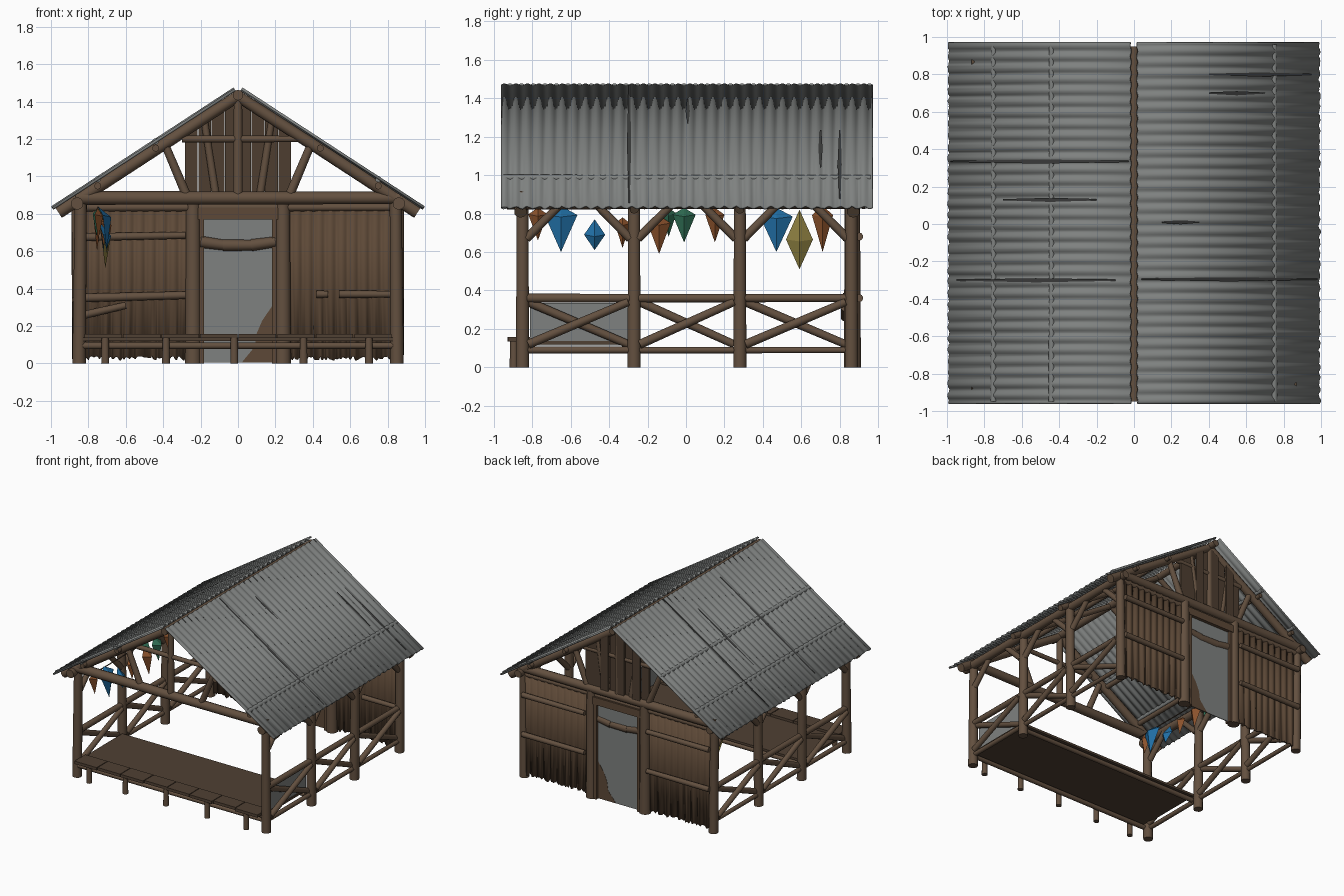
import bpy, bmesh, math, random
from mathutils import Vector, Matrix

if "Cube" in bpy.data.objects:
    bpy.data.objects.remove(bpy.data.objects["Cube"])

random.seed(4)


def mat(name, r, g, b):
    m = bpy.data.materials.new(name)
    m.diffuse_color = (r, g, b, 1)
    m.use_nodes = True
    m.node_tree.nodes["Principled BSDF"].inputs["Base Color"].default_value = m.diffuse_color
    return m


WOOD = mat("log_brown", .125, .08, .05)
SIDING = mat("siding_brown", .11, .066, .038)
DARK = mat("dark_plank_brown", .075, .048, .03)
DECK = mat("deck_brown", .08, .052, .033)
TIN = mat("tin_grey", .21, .22, .215)
GAP = mat("gap_grey", .045, .046, .045)
BLUE = mat("flag_blue", .015, .16, .38)
ORANGE = mat("flag_orange", .26, .085, .025)
YELLOW = mat("flag_olive", .25, .2, .05)
GREEN = mat("flag_green", .03, .16, .09)


def finish(bm, name, m, smooth=True):
    bmesh.ops.recalc_face_normals(bm, faces=bm.faces)
    me = bpy.data.meshes.new(name)
    bm.to_mesh(me)
    bm.free()
    me.materials.append(m)
    if smooth:
        me.shade_smooth()
        me.set_sharp_from_angle(angle=math.radians(40))
    ob = bpy.data.objects.new(name, me)
    bpy.context.collection.objects.link(ob)
    return ob


def logs(name, segs, m=WOOD):
    """Round logs; each segment is (start, end, radius)."""
    bm = bmesh.new()
    for a, b, r in segs:
        a, b = Vector(a), Vector(b)
        d = b - a
        mx = Matrix.Translation((a + b) / 2) @ d.to_track_quat('Z', 'Y').to_matrix().to_4x4()
        bmesh.ops.create_cone(bm, cap_ends=True, segments=10, radius1=r * 1.06,
                              radius2=r * .94, depth=d.length, matrix=mx)
    return finish(bm, name, m)


def boxes(name, items, m):
    """Boxes given by their low and high corners."""
    bm = bmesh.new()
    for lo, hi in items:
        lo, hi = Vector(lo), Vector(hi)
        mx = Matrix.Translation((lo + hi) / 2) @ Matrix.Diagonal((*(hi - lo), 1))
        bmesh.ops.create_cube(bm, size=1, matrix=mx)
    return finish(bm, name, m, False)


def sheet(name, o, u, v, waves, amp, thick, ragged, m):
    """Corrugated sheet from corner o: waves along u, plain along v, ragged at the o edge."""
    o, u, v = Vector(o), Vector(u), Vector(v)
    n = u.cross(v).normalized()
    bm = bmesh.new()
    rows = []
    for i in range(waves * 6 + 1):
        s = i / (waves * 6)
        w = n * amp * math.sin(i * math.pi / 3)
        t0 = random.uniform(0, ragged)
        rows.append([bm.verts.new(o + u * s + v * (t0 + (1 - t0) * t) + w) for t in (0, .5, 1)])
    for p, q in zip(rows, rows[1:]):
        for k in (0, 1):
            bm.faces.new((p[k], q[k], q[k + 1], p[k + 1]))
    ob = finish(bm, name, m)
    sol = ob.modifiers.new("thickness", 'SOLIDIFY')
    sol.thickness, sol.offset = thick, 0
    return ob


def roof_z(x):
    return 1.478 - abs(x) * .652


POST_Y = (-.85, -.27, .28, .86)

# Roof sheets, strips and split seams
for sx, side in ((-1, "left"), (1, "right")):
    sheet(side + "_roof_sheet", (sx * .993, -.96, roof_z(.993)), (0, 1.93, 0),
          (-sx * .975, 0, .975 * .652), 32, .007, .01, .006, TIN)
    strip_x = (.44, .75) if sx < 0 else (.75,)
    for x in strip_x:
        z = roof_z(x)
        logs(side + "_roof_strip", [((sx * x, -.95, z - .004), (sx * x, .96, z - .004), .016)], TIN)
    seams = ((.1, .95, -.3), (.03, .98, .335), (.2, .7, .13)) if sx < 0 else \
            ((.04, .98, -.295), (.4, .95, .8), (.4, .7, .7), (.15, .35, .01))
    bm = bmesh.new()
    for x0, x1, y in seams:
        bm.faces.new([bm.verts.new((sx * x, y + dy, roof_z(x) + .0165)) for x, dy in
                      ((x0, -.004), ((x0 + x1) / 2, -.012), (x1, -.003), (x1, .003), ((x0 + x1) / 2, .01), (x0, .004))])
    finish(bm, side + "_roof_split", GAP, False)

# Ridge, purlins and eave plates
logs("ridge_beam", [((0, -.95, 1.435), (0, .95, 1.435), .027)])
for sx in (-1, 1):
    logs("purlin", [((sx * x, -.93, roof_z(x) - .04), (sx * x, .94, roof_z(x) - .04), .018) for x in (.44, .75)])
    logs("eave_plate", [((sx * .86, -.93, .855), (sx * .86, .93, .855), .032)])

# Corner and side posts, rails, cross braces and knee braces
for sx, side in ((-1, "left"), (1, "right")):
    x = sx * .85
    logs(side + "_posts", [((x, y, 0), (x + sx * random.uniform(-.01, .01), y, .86), .034) for y in POST_Y])
    logs(side + "_rails", [((x, -.87, .36), (x, .86, .36), .022), ((x, -.85, .09), (x, .86, .09), .017)])
    braces, knees = [], []
    for a, b in zip(POST_Y, POST_Y[1:]):
        braces += [((x + .015, a + .03, .12), (x + .015, b - .03, .34), .022),
                   ((x - .015, a + .03, .34), (x - .015, b - .03, .12), .022)]
        knees += [((x, a + .02, .67), (x, a + .19, .84), .022), ((x, b - .02, .67), (x, b - .19, .84), .022)]
    logs(side + "_cross_braces", braces)
    logs(side + "_knee_braces", knees)

# Front and back roof trusses
for y, end in ((-.86, "front"), (.87, "back")):
    segs = [((-.87, y, .885), (.87, y, .885), .035), ((-.3, y, 1.2), (.34, y, 1.2), .018),
            ((0, y, .9), (0, y, 1.43), .025)]
    for sx in (-1, 1):
        segs += [((sx * .96, y, roof_z(.96) - .045), (0, y, roof_z(0) - .05), .032),
                 ((sx * .28, y, .91), (sx * .39, y, 1.17), .023)]
        segs += [((sx * .12, y, .91), (sx * .18, y, 1.3), .02)] if end == "back" else []
    logs(end + "_truss", segs)
logs("middle_rafters", [((sx * .95, y, roof_z(.95) - .04), (0, y, roof_z(0) - .045), .022)
                        for sx in (-1, 1) for y in POST_Y[1:3]])

# Back wall siding, rails and door frame
for sx, side in ((-1, "left"), (1, "right")):
    sheet(side + "_wall_siding", (sx * .84, .865, .015), (-sx * .6, 0, 0), (0, 0, .84), 10, .008, .014, .03, SIDING)
    logs(side + "_door_jamb", [((sx * .24, .865, 0), (sx * .24, .865, .87), .042)])
logs("left_wall_rails", [((-.84, .83, .675), (-.28, .83, .685), .02), ((-.84, .83, .35), (-.28, .83, .365), .022),
                         ((-.82, .825, .26), (-.6, .825, .31), .02)])
logs("right_wall_rails", [((.54, .83, .37), (.84, .83, .37), .019), ((.42, .84, .37), (.48, .84, .37), .019)])
logs("outer_wall_rails", [((sx * .84, .9, z), (sx * .28, .9, z), .02) for sx in (-1, 1) for z in (.36, .68)])
logs("wall_top_rail", [((-.84, .86, .835), (.84, .86, .835), .022)])
boxes("door_lintel", [((-.24, .835, .77), (.24, .895, .83))], SIDING)
boxes("inner_door_trim", [((sx * .195 - .012, .84, 0), (sx * .195 + .012, .89, .78)) for sx in (-1, 1)], SIDING)

# Grey door sheet with sagging bar and brown worn corner
boxes("door_sheet", [((-.19, .863, .005), (.19, .869, .775))], TIN)
logs("door_bar", [((-.2, .855, .65), (-.07, .855, .632), .03), ((-.08, .855, .632), (.08, .855, .632), .03),
                  ((.07, .855, .632), (.2, .855, .65), .03)])
bm = bmesh.new()
bm.faces.new([bm.verts.new((x, .866, z)) for x, z in
              ((.02, .005), (.185, .005), (.185, .31), (.13, .23), (.1, .16), (.09, .09))])
worn = finish(bm, "door_worn_corner", SIDING, False)
sol = worn.modifiers.new("thickness", 'SOLIDIFY')
sol.thickness, sol.offset = .009, 0

# Gable planks
for i in range(8):
    x = -.25 + i * .0715
    y = .88 + random.uniform(-.012, .012)
    bm = bmesh.new()
    for s in (-1, 1):
        for dy in (-.008, .008):
            bm.verts.new((x + s * .034, y + dy, .87))
            bm.verts.new((x + s * .034, y + dy, roof_z(x + s * .034) - .035))
    bmesh.ops.convex_hull(bm, input=bm.verts)
    finish(bm, "gable_plank", DARK, False)

# Front deck with front planks, edge beam and short legs
boxes("deck", [((-.83, -.88, .12), (.83, -.3, .138))], DECK)
boxes("deck_front_planks", [((-.82 + i * .206, -.92 + random.uniform(-.01, .01), .135),
                             (-.82 + i * .206 + .2, -.79, .158)) for i in range(8)], DECK)
logs("deck_joists", [((-.83, y, .095), (.83, y, .095), .018) for y in (-.86, -.32)])
logs("deck_legs", [((x, -.895, 0), (x, -.895, .135), .021) for x in (-.71, -.385, -.02, .35, .7)])

# Grey side panel in the front right bay
boxes("side_panel", [((.815, -.81, .115), (.823, -.3, .335))], TIN)

# Flags strung along the left side: y, half width, top, bottom, colour
logs("flag_line", [((-.75, -.83, .83), (-.75, .84, .83), .004)], DARK)
flags = ((-.77, .05, .83, .66, ORANGE), (-.65, .085, .84, .6, BLUE), (-.475, .055, .77, .61, BLUE),
         (-.33, .04, .78, .62, ORANGE), (-.14, .06, .79, .59, ORANGE), (-.09, .04, .83, .68, GREEN),
         (-.01, .06, .83, .65, GREEN), (.15, .05, .83, .65, ORANGE), (.47, .085, .83, .6, BLUE),
         (.59, .07, .82, .51, YELLOW), (.71, .055, .84, .6, ORANGE))
for i, (y, w, top, low, colour) in enumerate(flags):
    mid = top - (top - low) * (.5 if i in (2, 9) else .2)
    x = -.73 + random.uniform(-.03, .03)
    bm = bmesh.new()
    t, l, b, r, c = [bm.verts.new(p) for p in ((-.75, y, top), (x - .02, y - w, mid), (x, y, low),
                                               (x - .02, y + w, mid), (x + .025, y, mid - .01))]
    for f in ((t, l, c), (l, b, c), (b, r, c), (r, t, c)):
        bm.faces.new(f)
    finish(bm, "flag", colour, False)
